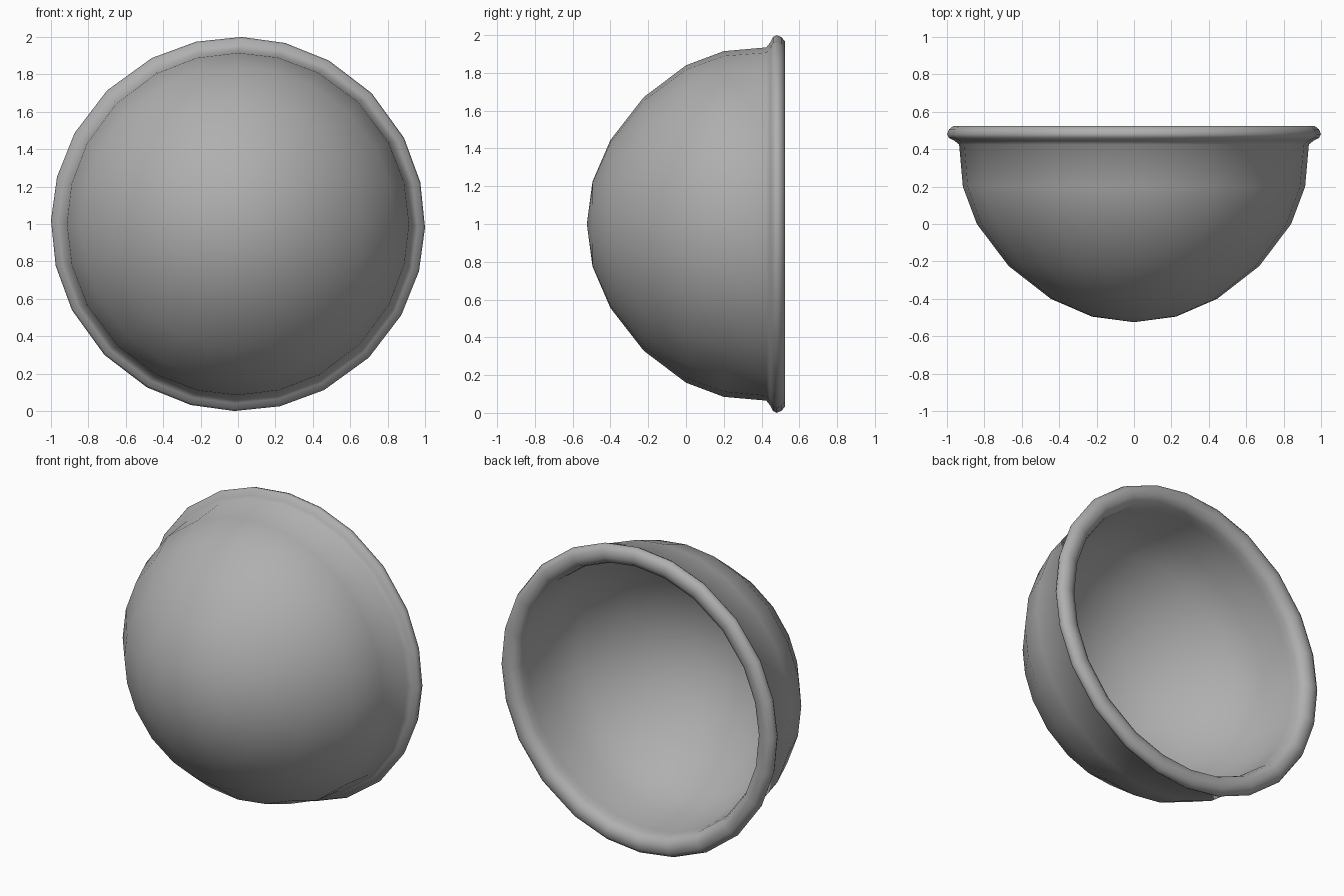
import bpy, bmesh
from math import sin, cos, radians

if "Cube" in bpy.data.objects:
    bpy.data.objects.remove(bpy.data.objects["Cube"])

# 24 slightly uneven steps, repeating every quarter turn
STEPS = [0, 13.5, 28, 44.5, 61.5, 76]


def lathe(name, profile):
    """Turn (radius, y, twist) points around the y axis at z = 1."""
    angles = [q * 90 + s for q in range(4) for s in STEPS]
    bm = bmesh.new()
    rings = []
    for r, y, t in profile:
        if r == 0:
            rings.append([bm.verts.new((0, y, 1))] * len(angles))
        else:
            rings.append([bm.verts.new((r * sin(radians(a + t)), y, 1 + r * cos(radians(a + t))))
                          for a in angles])
    n = len(angles)
    for a, b in zip(rings, rings[1:]):
        for i in range(n):
            j = (i + 1) % n
            bm.faces.new(list(dict.fromkeys((a[i], a[j], b[j], b[i]))))
    bmesh.ops.recalc_face_normals(bm, faces=bm.faces)
    mesh = bpy.data.meshes.new(name)
    bm.to_mesh(mesh)
    bm.free()
    for p in mesh.polygons:
        p.use_smooth = True
    ob = bpy.data.objects.new(name, mesh)
    bpy.context.collection.objects.link(ob)
    return ob


# Bowl: outer skin, flared rolled rim, inner skin in one smooth surface
outer = [(0, -.525, 0), (.225, -.495, 0), (.445, -.40, 0), (.67, -.225, 0),
         (.84, 0, 0), (.915, .2, 0), (.935, .425, .5)]
rim = [(.96, .445, 1), (.99, .46, 1.1), (1.0, .48, 1.1), (.99, .505, 1.1),
       (.965, .525, 1.1), (.92, .525, 1), (.885, .505, 1), (.87, .47, .8)]
inner = [(.865, .42, .5), (.85, .2, 0), (.78, .02, 0), (.62, -.185, 0),
         (.41, -.345, 0), (.21, -.432, 0), (0, -.46, 0)]
bowl = lathe("bowl", outer + rim + inner)

# Dark grey finish
mat = bpy.data.materials.new("dark_grey")
mat.diffuse_color = (.43, .43, .43, 1)
mat.use_nodes = True
mat.node_tree.nodes["Principled BSDF"].inputs["Base Color"].default_value = mat.diffuse_color
bowl.data.materials.append(mat)
